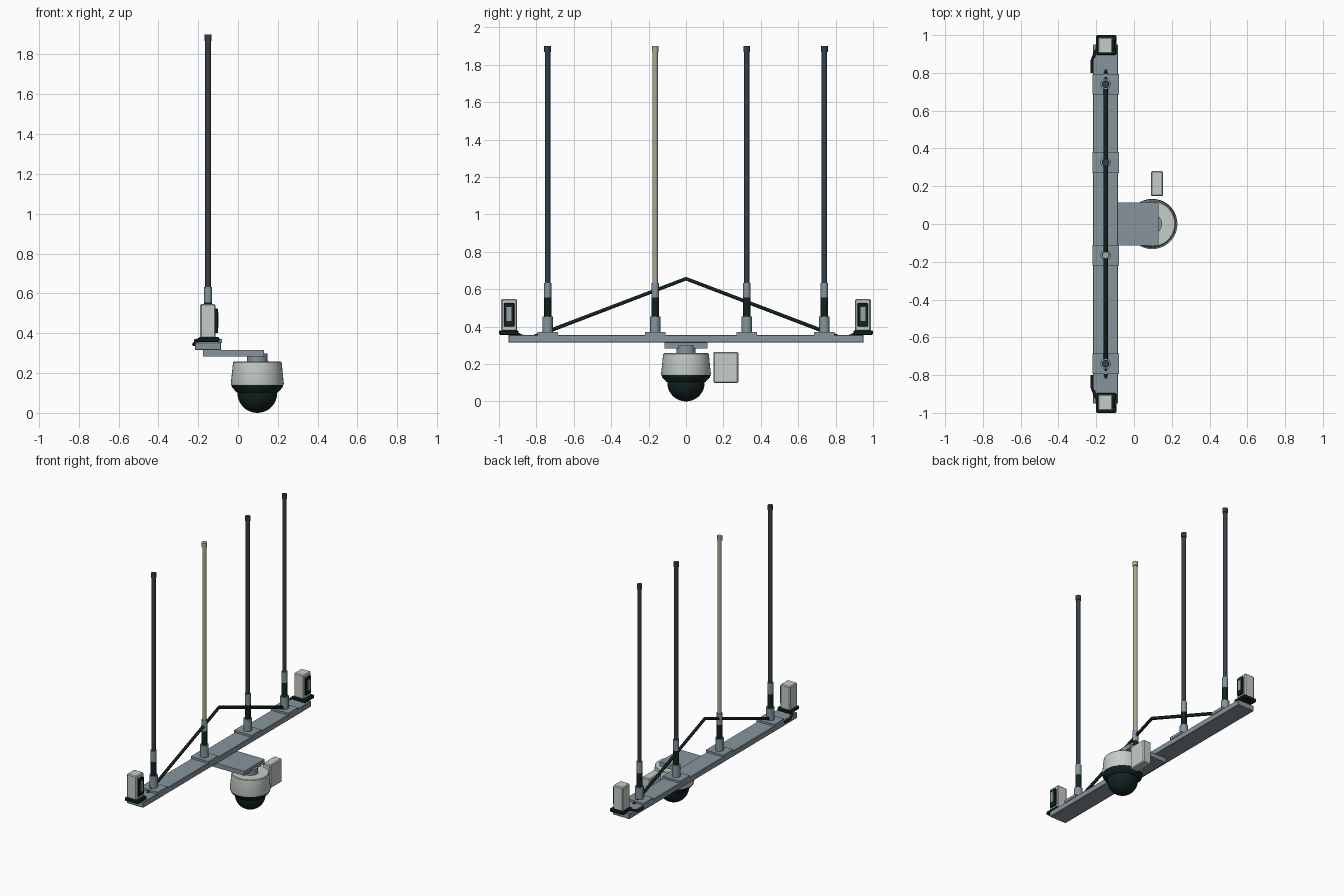
import bpy, bmesh, math
from mathutils import Vector

if "Cube" in bpy.data.objects:
    bpy.data.objects.remove(bpy.data.objects["Cube"])


def material(name, rgb):
    m = bpy.data.materials.new(name)
    m.diffuse_color = (*rgb, 1)
    m.use_nodes = True
    m.node_tree.nodes["Principled BSDF"].inputs["Base Color"].default_value = m.diffuse_color
    return m


STEEL = material("blue_grey_steel", (0.24, 0.30, 0.335))
WHITE = material("pale_grey_shell", (0.56, 0.61, 0.58))
DARK = material("black_green_rubber", (0.006, 0.016, 0.015))
ROD = material("dark_slate", (0.035, 0.05, 0.065))
TAN = material("tan", (0.43, 0.40, 0.29))
GLASS = material("pale_glass", (0.30, 0.37, 0.39))


def finish(name, bm, mat, smooth=False):
    bmesh.ops.recalc_face_normals(bm, faces=bm.faces)
    me = bpy.data.meshes.new(name)
    bm.to_mesh(me)
    bm.free()
    me.materials.append(mat)
    ob = bpy.data.objects.new(name, me)
    bpy.context.collection.objects.link(ob)
    if smooth:
        bpy.ops.object.select_all(action='DESELECT')
        ob.select_set(True)
        bpy.context.view_layer.objects.active = ob
        bpy.ops.object.shade_smooth_by_angle(angle=math.radians(35))
    return ob


def box(name, x, y, z, mat, bevel=0.0):
    """Box from (min, max) ranges."""
    bm = bmesh.new()
    bmesh.ops.create_cube(bm, size=1)
    for v in bm.verts:
        v.co = [(r[0] + r[1]) / 2 + c * (r[1] - r[0]) for c, r in zip(v.co, (x, y, z))]
    if bevel:
        bmesh.ops.bevel(bm, geom=bm.edges[:], offset=bevel, segments=1, affect='EDGES')
    return finish(name, bm, mat)


def lathe(name, x, y, profile, mat, n=16):
    """Solid of revolution from (radius, z) pairs."""
    bm = bmesh.new()
    rings = []
    for r, z in profile:
        if r == 0:
            rings.append([bm.verts.new((x, y, z))] * n)
        else:
            rings.append([bm.verts.new((x + r * math.cos(2 * math.pi * i / n),
                                        y + r * math.sin(2 * math.pi * i / n), z)) for i in range(n)])
    for a, b in zip(rings, rings[1:]):
        for i in range(n):
            j = (i + 1) % n
            bm.faces.new(list(dict.fromkeys((a[i], a[j], b[j], b[i]))))
    for end in (rings[0], rings[-1]):
        if end[0] is not end[1]:
            bm.faces.new(end)
    return finish(name, bm, mat, True)


def tube(name, points, r, mat, n=8):
    """Round bar or cable swept through points."""
    cu = bpy.data.curves.new(name, 'CURVE')
    cu.dimensions = '3D'
    cu.bevel_depth = r
    cu.bevel_resolution = n // 4 - 1
    cu.use_fill_caps = True
    sp = cu.splines.new('POLY')
    sp.points.add(len(points) - 1)
    for p, co in zip(sp.points, points):
        p.co = (*co, 1)
    cu.materials.append(mat)
    ob = bpy.data.objects.new(name, cu)
    bpy.context.collection.objects.link(ob)
    return ob


MX = -0.15  # centre line of the mast bar

# Main beam and camera arm
box("main_beam", (-0.217, -0.085), (-0.95, 0.95), (0.315, 0.355), STEEL, 0.003)
box("camera_arm", (-0.175, 0.13), (-0.115, 0.115), (0.284, 0.316), STEEL)

# Four whip antennas on base plates
for k, y in enumerate((-0.74, -0.165, 0.325, 0.74)):
    col = TAN if k == 1 else ROD
    box(f"antenna_plate_{k}", (-0.22, -0.08), (y - 0.055, y + 0.055), (0.35, 0.37), STEEL)
    lathe(f"antenna_socket_{k}", MX, y, [(0.028, 0.365), (0.028, 0.455)], STEEL)
    lathe(f"antenna_grip_{k}", MX, y, [(0.020, 0.45), (0.020, 0.555)], DARK)
    lathe(f"antenna_collar_{k}", MX, y, [(0.020, 0.555), (0.020, 0.632)], STEEL)
    lathe(f"antenna_rod_{k}", MX, y, [(0.0145, 0.625), (0.0145, 1.88)], col)
    lathe(f"antenna_cap_{k}", MX, y, [(0.018, 1.868), (0.018, 1.9)], col)

# Bent brace over the beam
tube("brace_bar", [(MX, -0.815, 0.345), (MX, 0, 0.656), (MX, 0.815, 0.345)], 0.0115, DARK)

# Lamps at both ends of the beam
for s, side in ((1, "right"), (-1, "left")):
    def span(a, b):
        return (min(s * a, s * b), max(s * a, s * b))
    box(f"lamp_bracket_{side}", (-0.20, -0.093), span(0.895, 1.0), (0.355, 0.380), DARK, 0.006)
    box(f"lamp_case_{side}", (-0.19, -0.113), span(0.903, 0.988), (0.375, 0.547), WHITE, 0.006)
    box(f"lamp_bezel_{side}", (-0.115, -0.101), span(0.918, 0.973), (0.40, 0.525), DARK, 0.003)
    box(f"lamp_glass_{side}", (-0.104, -0.098), span(0.932, 0.959), (0.43, 0.505), GLASS)
    tube(f"lamp_cable_{side}", [(-0.185, s * 0.94, 0.372), (-0.205, s * 0.91, 0.365),
                                (-0.222, s * 0.865, 0.345), (-0.222, s * 0.80, 0.343)], 0.008, DARK)

# Dome camera
CX = 0.097
lathe("camera_neck", CX, 0, [(0.052, 0.25), (0.052, 0.298)], STEEL, 24)
lathe("camera_housing", CX, 0, [(0.118, 0.258), (0.122, 0.254), (0.133, 0.147), (0.131, 0.14)], WHITE, 40)
lathe("camera_skirt", CX, 0, [(0.131, 0.142), (0.128, 0.13), (0.104, 0.103), (0.09, 0.103)], DARK, 40)
dome = [(0.1, 0.11)] + [(0.1 * math.cos(a), 0.1 - 0.1 * math.sin(a))
                        for a in (math.pi / 2 * i / 10 for i in range(10))] + [(0, 0)]
lathe("camera_dome", CX, 0, dome, DARK, 40)

# Junction box beside the camera
box("junction_box", (0.09, 0.154), (0.147, 0.28), (0.098, 0.265), WHITE, 0.006)
